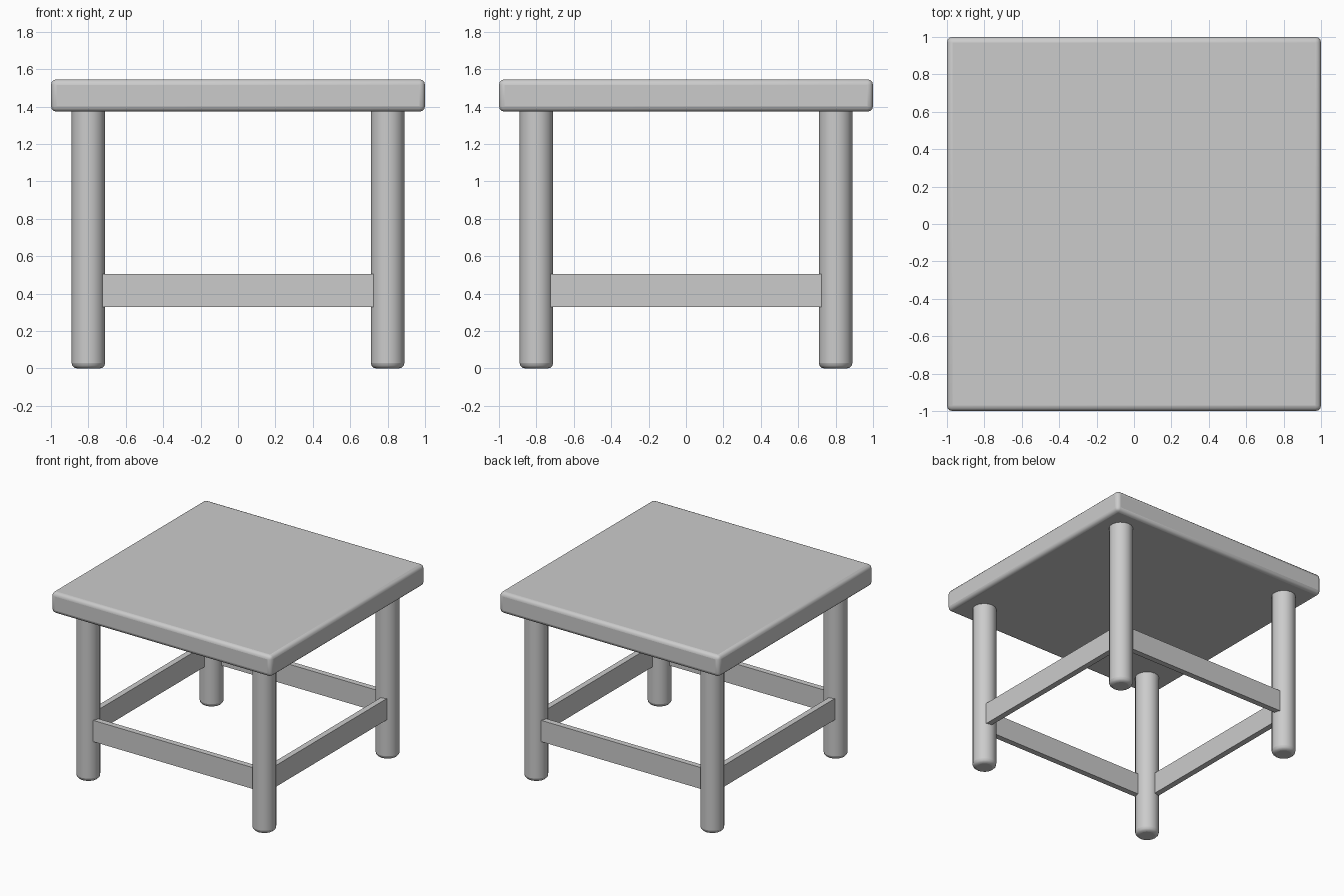
import bpy
from math import radians

if "Cube" in bpy.data.objects:
    bpy.data.objects.remove(bpy.data.objects["Cube"])


def finish(obj, name, bevel=0, segments=3):
    obj.name = name
    if bevel:
        mod = obj.modifiers.new("rounded_edges", "BEVEL")
        mod.width = bevel
        mod.segments = segments
        mod.limit_method = "ANGLE"
        mod.angle_limit = radians(50)
    bpy.ops.object.shade_smooth_by_angle(angle=radians(35))
    return obj


def box(name, lo, hi, bevel=0):
    centre = [(a + b) / 2 for a, b in zip(lo, hi)]
    bpy.ops.mesh.primitive_cube_add(size=1, location=centre)
    obj = bpy.context.object
    obj.scale = [b - a for a, b in zip(lo, hi)]
    bpy.ops.object.transform_apply(location=False, rotation=False, scale=True)
    return finish(obj, name, bevel)


LEG = 0.80       # leg centre distance from the middle
TOP_Z = 1.373    # underside of the tabletop

# Tabletop slab with rounded edges
box("tabletop", (-1, -1, TOP_Z), (1, 1, 1.546), bevel=0.03)

# Four round legs with rounded feet
for y, depth in ((-LEG, "front"), (LEG, "back")):
    for x, side in ((-LEG, "left"), (LEG, "right")):
        bpy.ops.mesh.primitive_cylinder_add(
            vertices=16, radius=0.09, depth=TOP_Z + 0.04,
            location=(x, y, (TOP_Z + 0.04) / 2))
        finish(bpy.context.object, f"{depth}_{side}_leg", bevel=0.03)

# Flat stretchers set towards the outside of the legs
Z0, Z1, INNER, OUTER = 0.33, 0.505, 0.80, 0.847
for s, low, side in ((-1, "front", "left"), (1, "back", "right")):
    a, b = sorted((s * INNER, s * OUTER))
    box(f"{low}_stretcher", (-LEG, a, Z0), (LEG, b, Z1))
    box(f"{side}_stretcher", (a, -LEG, Z0), (b, LEG, Z1))
